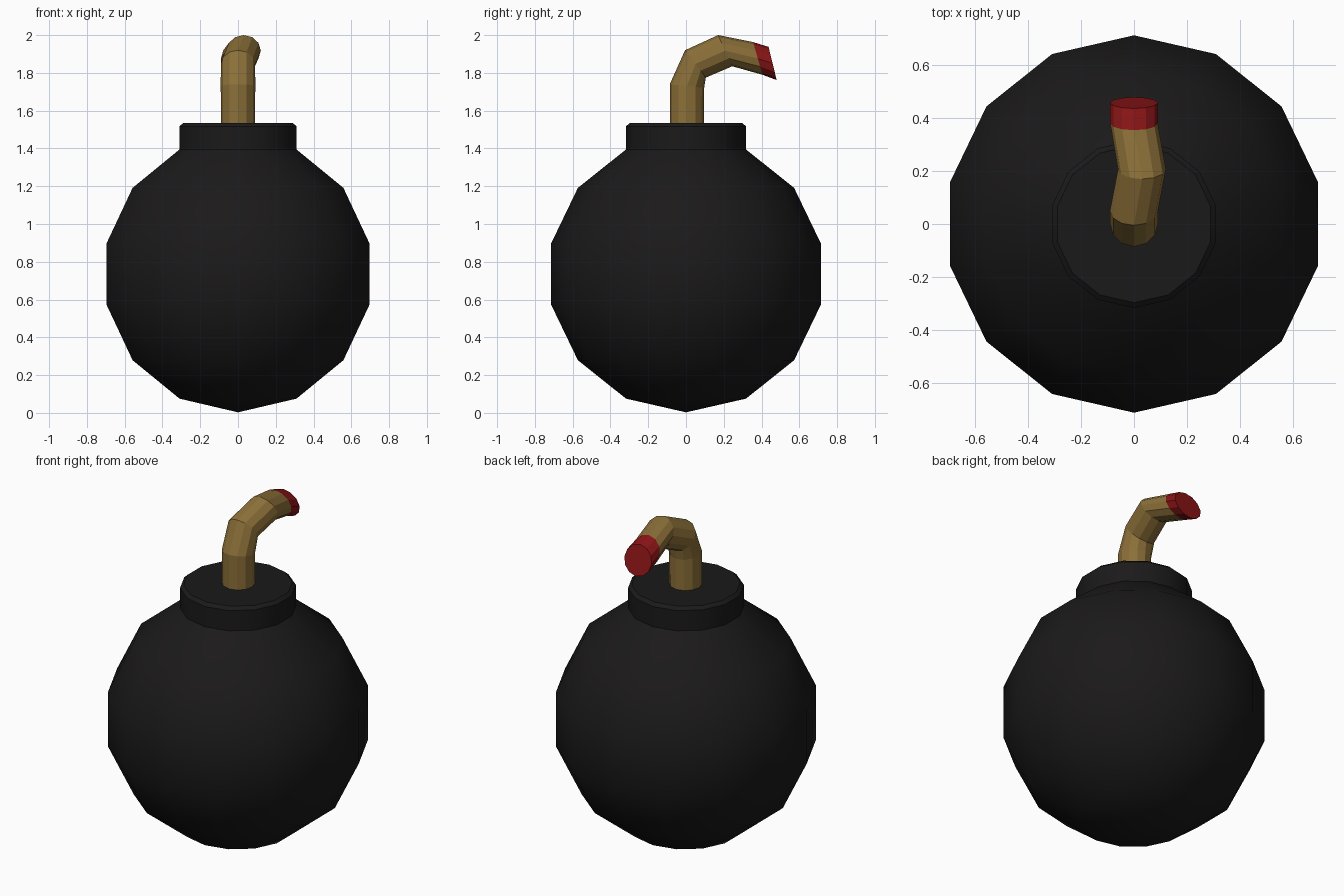
import bpy, bmesh
from math import sin, cos, pi
from mathutils import Vector

if "Cube" in bpy.data.objects:
    bpy.data.objects.remove(bpy.data.objects["Cube"])


def material(name, rgb):
    m = bpy.data.materials.new(name)
    m.diffuse_color = (*rgb, 1)
    m.use_nodes = True
    m.node_tree.nodes["Principled BSDF"].inputs["Base Color"].default_value = m.diffuse_color
    return m


def skin(name, rings, mat, cap_start, cap_end, smooth=False):
    """Bridge a list of rings; a one-point ring closes into a pole."""
    bm = bmesh.new()
    loops = [[bm.verts.new(p) for p in r] for r in rings]
    for a, b in zip(loops, loops[1:]):
        n = max(len(a), len(b))
        for i in range(n):
            j = (i + 1) % n
            if len(a) == 1:
                bm.faces.new((a[0], b[j], b[i]))
            else:
                bm.faces.new((a[i], a[j], b[j], b[i]))
    if cap_start:
        bm.faces.new(loops[0][::-1])
    if cap_end:
        bm.faces.new(loops[-1])
    bmesh.ops.recalc_face_normals(bm, faces=bm.faces)
    me = bpy.data.meshes.new(name)
    bm.to_mesh(me)
    bm.free()
    me.materials.append(mat)
    ob = bpy.data.objects.new(name, me)
    bpy.context.collection.objects.link(ob)
    if smooth:
        bpy.ops.object.select_all(action='DESELECT')
        ob.select_set(True)
        bpy.context.view_layer.objects.active = ob
        bpy.ops.object.shade_smooth_by_angle(angle=pi / 6)
    return ob


black = material("black_iron", (0.011, 0.010, 0.010))
tan = material("fuse_cord", (0.26, 0.16, 0.04))
red = material("fuse_red", (0.25, 0.007, 0.008))

# Body: 14-sided ball whose top ring is extruded into a bevelled neck
SEG, R, CZ = 14, 0.732, 0.735
profile = [(R * sin(pi * k / 7), CZ - R * cos(pi * k / 7)) for k in range(1, 7)]
neck = profile[-1][0]
profile += [(neck, 1.517), (neck - 0.02, 1.535)]
rings = [[(0, 0, CZ - R)]]
for r, z in profile:
    rings.append([(r * sin(2 * pi * i / SEG), -r * cos(2 * pi * i / SEG), z)
                  for i in range(SEG)])
skin("bomb_body", rings, black, False, True, True)


# Fuse: tilted circular sections, given by x shift and outer / inner (y, z) points
def section(x, outer, inner, sides=12):
    o, q = Vector((x, *outer)), Vector((x, *inner))
    c, v = (o + q) / 2, (o - q) / 2
    u = Vector((v.length, 0, 0))
    return [c + u * sin(2 * pi * i / sides) + v * cos(2 * pi * i / sides)
            for i in range(sides)]


cord = [
    section(0, (-0.086, 1.52), (0.094, 1.52)),
    section(0, (-0.086, 1.74), (0.096, 1.72)),
    section(0, (-0.005, 1.92), (0.105, 1.775)),
    section(0.03, (0.17, 2.0), (0.245, 1.835)),
    section(0, (0.355, 1.963), (0.405, 1.79)),
]
skin("fuse", cord, tan, True, False)

# Red fuse end
skin("fuse_tip", [cord[-1], section(0, (0.437, 1.938), (0.48, 1.762))], red, False, True)
